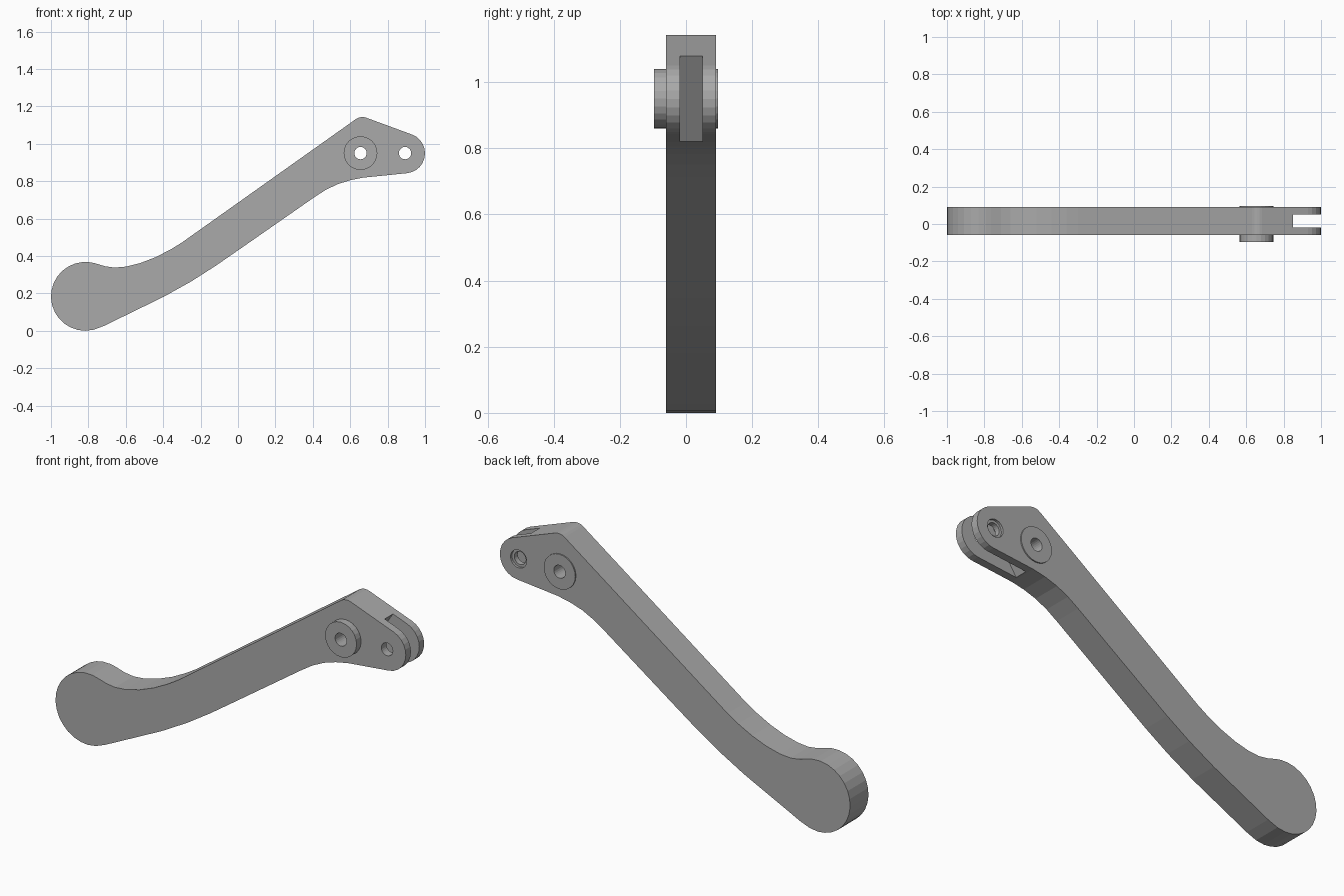
import bpy, bmesh
from math import sin, cos, radians

if "Cube" in bpy.data.objects:
    bpy.data.objects.remove(bpy.data.objects["Cube"])


def arc(cx, cz, r, a0, a1, n):
    """Points of an arc in the xz plane, angles in degrees."""
    angles = [radians(a0 + (a1 - a0) * i / n) for i in range(n + 1)]
    return [(cx + r * cos(a), cz + r * sin(a)) for a in angles]


def prism(name, outline, y0, y1):
    """Extrude an xz outline from y0 to y1."""
    bm = bmesh.new()
    face = bm.faces.new([bm.verts.new((x, y0, z)) for x, z in outline])
    ext = bmesh.ops.extrude_face_region(bm, geom=[face])
    verts = [v for v in ext["geom"] if isinstance(v, bmesh.types.BMVert)]
    bmesh.ops.translate(bm, vec=(0, y1 - y0, 0), verts=verts)
    bmesh.ops.recalc_face_normals(bm, faces=bm.faces)
    mesh = bpy.data.meshes.new(name)
    bm.to_mesh(mesh)
    bm.free()
    obj = bpy.data.objects.new(name, mesh)
    bpy.context.collection.objects.link(obj)
    return obj


def disc(name, x, z, r, y0, y1, n=24):
    return prism(name, arc(x, z, r, 0, 360 * (n - 1) / n, n - 1), y0, y1)


def combine(target, tool, operation):
    """Apply a boolean and remove the tool object."""
    tool.hide_render = True
    mod = target.modifiers.new(operation, 'BOOLEAN')
    mod.operation = operation
    mod.solver = 'EXACT'
    mod.object = tool
    bpy.context.view_layer.objects.active = target
    bpy.ops.object.modifier_apply(modifier=mod.name)
    bpy.data.objects.remove(tool)


# Lever side profile: round knob, lower edge, pivot end, upper edge
profile = arc(-0.816, 0.184, 0.184, 82.5, 270, 15)
profile += [(-0.77, 0.006), (-0.715, 0.027), (-0.395, 0.183), (-0.25, 0.264),
            (-0.12, 0.347), (0.0, 0.430), (0.405, 0.712), (0.465, 0.751),
            (0.53, 0.783), (0.60, 0.805), (0.67, 0.819)]
profile += arc(0.893, 0.949, 0.107, -84, 70, 11)
profile += arc(0.665, 1.083, 0.06, 70, 125, 4)
profile += [(-0.30, 0.472), (-0.36, 0.435), (-0.44, 0.394), (-0.52, 0.363),
            (-0.60, 0.343), (-0.66, 0.338), (-0.71, 0.345), (-0.765, 0.361)]
lever = prism("lever_arm", profile, -0.06, 0.09)

# Pivot boss, proud on both sides
combine(lever, disc("pivot_boss", 0.655, 0.95, 0.09, -0.097, 0.096), 'UNION')

# Fork slot with a slanted end wall, through holes and the rear counterbore
slot = [(0.615, 0.722), (1.2, 0.722), (1.2, 1.231), (0.95, 1.231)]
combine(lever, prism("fork_slot", slot, -0.018, 0.05), 'DIFFERENCE')
for x in (0.655, 0.893):
    combine(lever, disc("pin_hole", x, 0.95, 0.033, -0.3, 0.3), 'DIFFERENCE')
combine(lever, disc("counterbore", 0.893, 0.95, 0.046, 0.078, 0.3), 'DIFFERENCE')

# Dark grey finish
grey = bpy.data.materials.new("dark_grey")
grey.diffuse_color = (0.4, 0.4, 0.4, 1)
grey.use_nodes = True
grey.node_tree.nodes["Principled BSDF"].inputs["Base Color"].default_value = grey.diffuse_color
lever.data.materials.clear()
lever.data.materials.append(grey)
